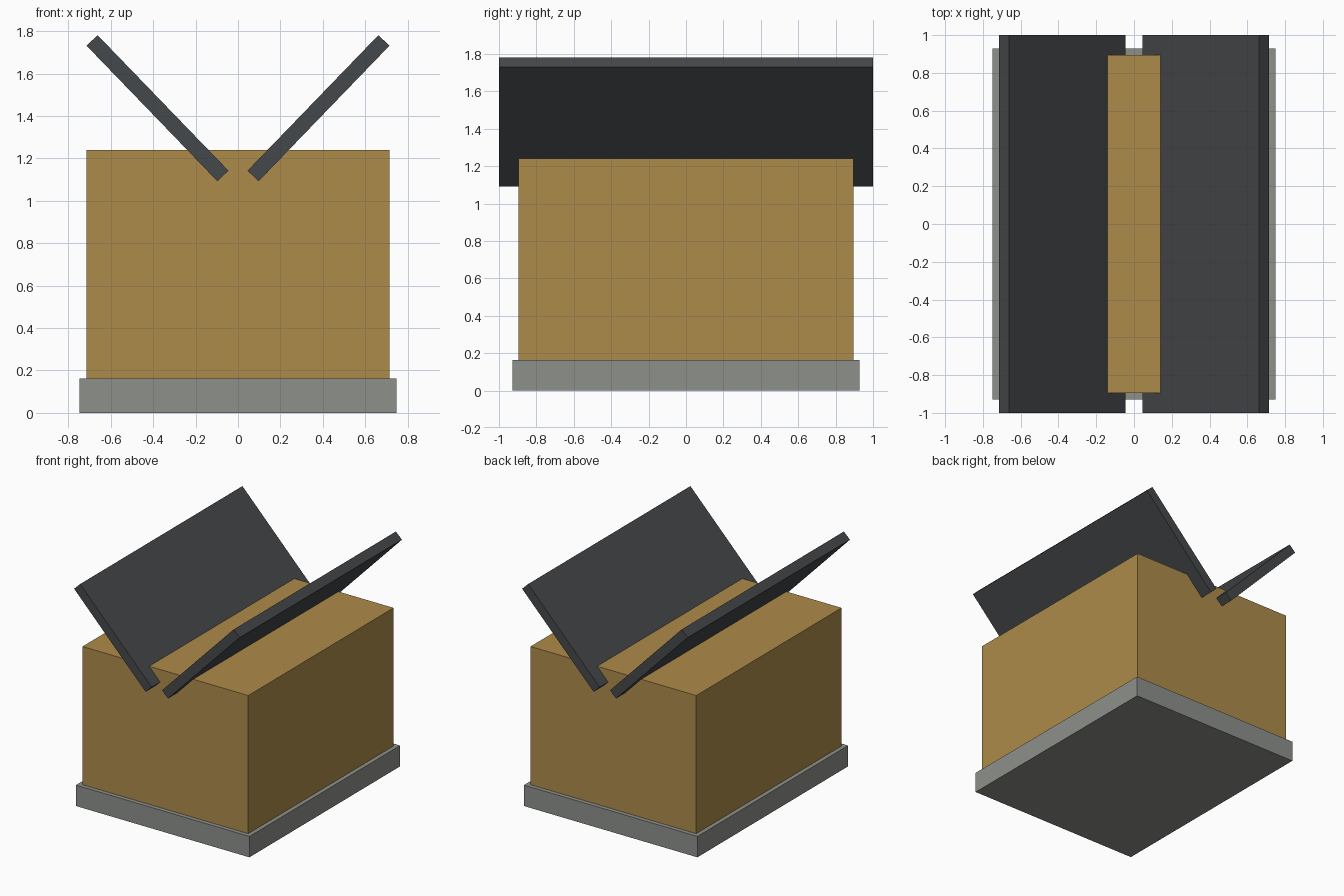
import bpy, bmesh
from mathutils import Matrix, Vector

if "Cube" in bpy.data.objects:
    bpy.data.objects.remove(bpy.data.objects["Cube"])


def material(name, rgb):
    m = bpy.data.materials.new(name)
    m.diffuse_color = (*rgb, 1)
    m.use_nodes = True
    m.node_tree.nodes["Principled BSDF"].inputs["Base Color"].default_value = m.diffuse_color
    return m


def extrude_profile(name, points, half_y, mat):
    """Extrude an x-z outline along y, centred on y = 0."""
    bm = bmesh.new()
    face = bm.faces.new([bm.verts.new((x, -half_y, z)) for x, z in points])
    ext = bmesh.ops.extrude_face_region(bm, geom=[face])
    verts = [g for g in ext["geom"] if isinstance(g, bmesh.types.BMVert)]
    bmesh.ops.translate(bm, verts=verts, vec=Vector((0, 2 * half_y, 0)))
    bmesh.ops.recalc_face_normals(bm, faces=bm.faces)
    mesh = bpy.data.meshes.new(name)
    bm.to_mesh(mesh)
    bm.free()
    mesh.materials.append(mat)
    obj = bpy.data.objects.new(name, mesh)
    bpy.context.collection.objects.link(obj)
    return obj


def block(name, half_x, half_y, z0, z1, mat):
    return extrude_profile(name, [(-half_x, z0), (half_x, z0), (half_x, z1), (-half_x, z1)], half_y, mat)


stone = material("stone", (0.27, 0.28, 0.26))
timber = material("timber", (0.42, 0.26, 0.07))
slate = material("slate", (0.06, 0.065, 0.07))

# Foundation and house body
block("foundation", 0.748, 0.928, 0, 0.163, stone)
block("walls", 0.715, 0.895, 0.163, 1.24, timber)

# Two roof slabs forming an open V
slab = [(0.097, 1.092), (0.714, 1.731), (0.662, 1.781), (0.045, 1.142)]
for side, name in ((1, "roof_right"), (-1, "roof_left")):
    extrude_profile(name, [(side * x, z) for x, z in slab], 1.0, slate)
